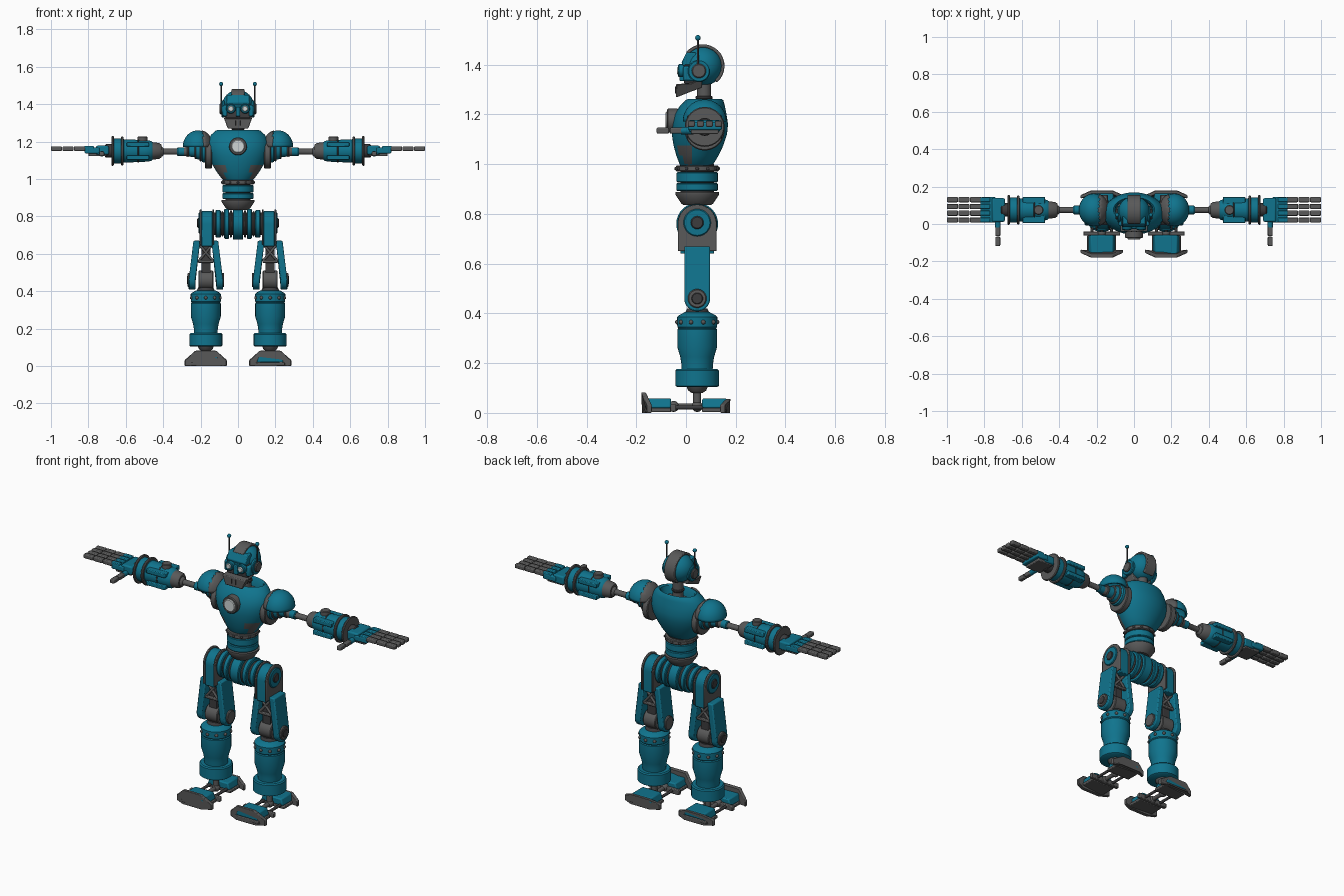
import bpy, bmesh, math
from mathutils import Vector, Matrix

cube = bpy.data.objects.get("Cube")
if cube:
    bpy.data.objects.remove(cube)


def material(name, rgb):
    m = bpy.data.materials.new(name)
    m.use_nodes = True
    m.diffuse_color = (*rgb, 1)
    m.node_tree.nodes["Principled BSDF"].inputs["Base Color"].default_value = (*rgb, 1)
    return m


TEAL = material("teal_paint", (0.005, 0.175, 0.27))
GREY = material("grey_metal", (0.1, 0.1, 0.1))
DARK = material("dark_metal", (0.045, 0.045, 0.048))
LIGHT = material("pale_lens", (0.62, 0.66, 0.66))

# Maps (u, v, t) to world for an extrusion running along each axis
AXES = {"x": lambda u, v, t: (t, u, v), "y": lambda u, v, t: (u, t, v), "z": lambda u, v, t: (u, v, t)}
TAU = math.tau
YB, ZA, LX = 0.045, 1.15, 0.172     # body depth, arm height, leg offset
YA = 0.075                          # arm depth


def finish(name, bm, mat, pair=False, angle=35):
    bmesh.ops.recalc_face_normals(bm, faces=bm.faces)
    mesh = bpy.data.meshes.new(name)
    bm.to_mesh(mesh)
    bm.free()
    mesh.materials.append(mat)
    ob = bpy.data.objects.new(name, mesh)
    bpy.context.collection.objects.link(ob)
    bpy.ops.object.select_all(action="DESELECT")
    ob.select_set(True)
    bpy.context.view_layer.objects.active = ob
    bpy.ops.object.shade_smooth_by_angle(angle=math.radians(angle))
    if pair:
        ob.modifiers.new("mirror", "MIRROR").use_mirror_merge = False
    return ob


def loft(name, rings, mat, at=(0, 0, 0), axis="z", pair=False, n=32):
    """Rings are (t, radius) or (t, radius_u, radius_v, shift_v)."""
    bm = bmesh.new()
    loops = []
    for t, ru, *rest in rings:
        rv, sv = rest if rest else (ru, 0)
        loops.append([bm.verts.new(Vector(at) + Vector(AXES[axis](
            ru * math.cos(TAU * i / n), sv + rv * math.sin(TAU * i / n), t))) for i in range(n)])
    for a, b in zip(loops, loops[1:]):
        for i in range(n):
            bm.faces.new((a[i], a[i - 1], b[i - 1], b[i]))
    bm.faces.new(loops[0])
    bm.faces.new(loops[-1])
    return finish(name, bm, mat, pair)


def disc(name, t0, t1, r, mat, at, axis="z", pair=False, n=32, c=0.004):
    return loft(name, [(t0, r - c), (t0 + c, r), (t1 - c, r), (t1, r - c)], mat, at, axis, pair, n)


def prism(name, pts, t0, t1, mat, axis="x", pair=False, warp=None, bevel=0.004):
    bm = bmesh.new()
    a, b = [[bm.verts.new(AXES[axis](u, v, t)) for u, v in pts] for t in (t0, t1)]
    for i in range(len(pts)):
        bm.faces.new((a[i], a[i - 1], b[i - 1], b[i]))
    bm.faces.new(a)
    bm.faces.new(b)
    for v in bm.verts:
        if warp:
            v.co = warp(v.co.copy())
    ob = finish(name, bm, mat, pair)
    if bevel:
        m = ob.modifiers.new("bevel", "BEVEL")
        m.width, m.segments, m.limit_method = bevel, 2, "ANGLE"
    return ob


def box(name, x, y, z, mat, pair=False, warp=None, bevel=0.004):
    return prism(name, [(x[0], y[0]), (x[1], y[0]), (x[1], y[1]), (x[0], y[1])], *z, mat, "z", pair, warp, bevel)


def ball(name, at, size, mat, pair=False, keep=None):
    bm = bmesh.new()
    bmesh.ops.create_uvsphere(bm, u_segments=32, v_segments=20, radius=1,
                              matrix=Matrix.Translation(at) @ Matrix.Diagonal((*size, 1)))
    if keep:
        bmesh.ops.delete(bm, geom=[f for f in bm.faces if not keep(f.calc_center_median())], context="FACES")
    return finish(name, bm, mat, pair)


def rod(name, p, q, r, mat, pair=False, n=12):
    p, q = Vector(p), Vector(q)
    bm = bmesh.new()
    turn = (q - p).to_track_quat("Z", "Y").to_matrix().to_4x4()
    bmesh.ops.create_cone(bm, cap_ends=True, segments=n, radius1=r, radius2=r, depth=(q - p).length,
                          matrix=Matrix.Translation((p + q) / 2) @ turn)
    return finish(name, bm, mat, pair)


def arch(y, z, r, floor, up=1):
    """Round-ended plate outline: a half circle with straight sides to the floor."""
    pts = [(y + r * math.cos(math.pi * i / 16), z + up * r * math.sin(math.pi * i / 16)) for i in range(17)]
    return pts + [(y - r, floor), (y + r, floor)]


# Torso shell with an open collar and grey lower corners
torso = loft("torso", [(0.99, .07, .06, .04), (1.0, .085, .068, .042), (1.035, .112, .085, .046),
                       (1.075, .136, .1, .05), (1.12, .157, .111, .054), (1.16, .165, .113, .056),
                       (1.2, .163, .105, .058), (1.235, .145, .09, .066), (1.257, .122, .076, .074),
                       (1.262, .11, .068, .076), (1.255, .102, .062, .076), (1.21, .095, .055, .076)], TEAL, n=48)
torso.data.materials.append(GREY)
for f in torso.data.polygons:
    c = f.center
    if (c.z < 1.09 and c.y < 0.02 and 0.065 < abs(c.x)) or (c.z < 1.255 and f.normal.z > 0.9):
        f.material_index = 1
disc("chest_collar", -.076, -.03, .048, GREY, (0, 0, 1.175), "y")
disc("chest_lens", -.082, -.06, .036, LIGHT, (0, 0, 1.175), "y")

# Waist
loft("waist_core", [(0.84, .05), (0.86, .068), (1.0, .068)], DARK, (0, YB, 0))
disc("waist_top_ring", .97, .995, .086, GREY, (0, YB, 0))
for lo, hi in ((.892, .925), (.927, .968)):
    disc("waist_band", lo, hi, .083, TEAL, (0, YB, 0))
loft("waist_base", [(0.835, .055), (0.842, .064), (0.878, .088), (0.888, .088)], GREY, (0, YB, 0))
for i in range(12):
    a = TAU * i / 12
    ball("waist_bolt", (.085 * math.cos(a), YB + .085 * math.sin(a), .982), (.007,) * 3, DARK)

# Hip drum
disc("hip_axle", -.14, .14, .06, DARK, (0, YB, .76), "x")
disc("hip_centre", -.028, .028, .084, TEAL, (0, YB, .76), "x")
for lo, hi, r, m in ((.032, .044, .073, GREY), (.048, .074, .08, TEAL), (.078, .088, .068, GREY), (.092, .12, .074, TEAL)):
    disc("hip_disc", lo, hi, r, m, (0, YB, .76), "x", True)

# Upper legs
prism("hip_block", arch(YB, .76, .068, .64), .136, .196, TEAL, pair=True)
for lo, hi in ((.128, .137), (.195, .205)):
    prism("hip_side_plate", arch(YB, .76, .078, .65), lo, hi, GREY, pair=True)
disc("hip_cap", .2, .212, .055, TEAL, (0, YB, .765), "x", True)
disc("hip_bolt", .205, .218, .026, DARK, (0, YB, .765), "x", True)
box("thigh_core", (.146, .196), (.015, .075), (.47, .66), DARK, True)
for y in (.008, .082):
    for s in (-1, 1):
        rod("thigh_brace", (LX - s * .036, y, .565), (LX + s * .036, y, .65), .007, GREY, True)
    for z in (.56, .652):
        box("thigh_crossbar", (.13, .214), (y - .008, y + .008), (z - .008, z + .008), GREY, True)
for lo, hi, s in ((.22, .256, 1), (.088, .124, -1)):
    prism("thigh_plate", arch(YB, .46, .052, .67, -1), lo, hi, TEAL, pair=True,
          warp=lambda v, s=s: v + Vector((s * .008 - s * max(0, v.z - .47) * .13, 0, 0)), bevel=.006)
disc("knee_drum", .132, .212, .05, GREY, (0, YB, .46), "x", True)
disc("knee_cap_outer", .25, .27, .038, GREY, (0, YB, .46), "x", True)
disc("knee_bolt_outer", .26, .273, .024, DARK, (0, YB, .46), "x", True)
disc("knee_cap_inner", .074, .1, .038, GREY, (0, YB, .46), "x", True)

# Lower legs
leg = (LX, YB, 0)
loft("shin", [(.17, .062), (.2, .064), (.225, .068), (.265, .08), (.335, .08), (.34, .076), (.345, .08),
              (.385, .081), (.392, .074), (.405, .05)], TEAL, leg, pair=True)
loft("knee_socket", [(.39, .055), (.42, .04)], DARK, leg, pair=True)
for i in range(10):
    a = TAU * (i + .5) / 10
    ball("shin_bolt", (LX + .08 * math.cos(a), YB + .08 * math.sin(a), .365), (.009,) * 3, GREY, True)
loft("ankle_cuff", [(.105, .082), (.109, .088), (.17, .088), (.176, .082), (.176, .062)], TEAL, leg, pair=True)
loft("ankle_socket", [(.08, .022), (.09, .036), (.11, .045)], GREY, leg, pair=True)
rod("ankle_post", (LX, YB, .02), (LX, YB, .1), .016, GREY, True)

# Feet
rod("foot_spine", (LX, -.06, .025), (LX, .06, .025), .012, GREY, True)
for y in (-.05, YB):
    ball("foot_joint", (LX, y, .026), (.022,) * 3, GREY, True)
for s, name, h in ((-1, "toe", 1), (1, "heel", .68)):
    near, far = (-.06, -.165) if s < 0 else (.065, .165)
    box(name + "_sole", (.095, .25), (min(near, far), max(near, far)), (.003, .02), GREY, True)
    box(name + "_cover", (.1, .244), (min(near, far), max(near, far)), (.02, .058), TEAL, True,
        warp=lambda v: Vector((LX + (v.x - LX) * (.82 if v.z > .04 else 1), v.y, v.z)), bevel=.006)
    prism(name + "_bumper", [(.06, 0), (.112, 0), (.232, 0), (.285, 0), (.285, .032), (.228, .082 * h),
                             (.116, .082 * h), (.06, .032)], s * .162, s * .181, GREY, "y", True,
          warp=lambda v, s=s: v - Vector((0, s * .026 if abs(v.x - LX) > .1 else 0, 0)))
box("foot_rear_bar", (.075, .27), (-.062, -.04), (.006, .034), GREY, True)
for x in (.12, .225):
    rod("foot_link", (x, -.06, .022), (x, .075, .022), .008, DARK, True)

# Shoulders
pad = ball("shoulder_pad", (.215, YA, 1.172), (.08, .088, .088), TEAL, True, lambda c: c.z > 1.172)
sol = pad.modifiers.new("shell", "SOLIDIFY")
sol.thickness = .012
strip = ball("shoulder_stripe", (.215, YA, 1.172), (.084, .092, .092), GREY, True,
             lambda c: c.z > 1.172 and c.x < .185)
strip.modifiers.new("shell", "SOLIDIFY").thickness = .01
disc("shoulder_plate", .14, .176, .08, GREY, (0, YA, 1.135), "x", True)
loft("shoulder_joint", [(.17, .062), (.19, .06), (.196, .05), (.225, .042), (.23, .034), (.262, .03)],
     TEAL, (0, YA, ZA), "x", True)
for lo, hi, r in ((.196, .206, .056), (.222, .232, .044), (.262, .272, .032)):
    disc("shoulder_ring", lo, hi, r, GREY, (0, YA, ZA), "x", True)

# Arms
loft("upper_arm", [(.26, .026), (.3, .022), (.31, .016), (.4, .016)], GREY, (0, YA, ZA - .004), "x", True)
disc("arm_sleeve", .285, .325, .023, TEAL, (0, YA, ZA - .004), "x", True)
ball("elbow", (.425, YA, ZA - .004), (.032, .03, .032), GREY, True)
loft("elbow_cup", [(.41, .034), (.42, .042), (.465, .048)], GREY, (0, YA, ZA), "x", True)
loft("forearm", [(.455, .046), (.465, .054), (.5, .058), (.6, .062), (.612, .062)], TEAL, (0, YA, ZA), "x", True)
disc("forearm_seam", .53, .536, .0615, DARK, (0, YA, ZA), "x", True, c=.001)
disc("forearm_knob", 1.18, 1.228, .026, GREY, (.51, YA, 0), "z", True)
disc("wrist_drum", .61, .675, .066, TEAL, (0, YA, ZA), "x", True)
for lo, hi, r in ((.612, .626, .078), (.664, .676, .08)):
    disc("wrist_flange", lo, hi, r, GREY, (0, YA, ZA), "x", True)
for z in (-.035, .035):
    box("forearm_panel", (.475, .595), (.005, .145), (ZA + z - .012, ZA + z + .012), TEAL, True)

# Hands
disc("wrist", .67, .71, .036, DARK, (0, YA, ZA), "x", True)
box("hand_back", (.69, .76), (.012, .138), (1.13, 1.178), TEAL, True, bevel=.008)
box("palm", (.74, .82), (.008, .144), (1.137, 1.168), TEAL, True, bevel=.006)
box("palm_underside", (.7, .8), (.02, .13), (1.122, 1.14), GREY, True)
for i in range(4):
    y = .022 + i * .036
    for x0, x1 in ((.815, .877), (.88, .938), (.941, 1)):
        box("finger_segment", (x0, x1), (y - .014, y + .014), (1.15, 1.174), GREY, True, bevel=.005)
    box("knuckle", (.77, .822), (y - .013, y + .013), (1.16, 1.176), TEAL, True)
rod("thumb_base", (.728, .03, 1.135), (.728, -.02, 1.135), .015, TEAL, True)
for y0, y1 in ((-.065, -.012), (-.118, -.068)):
    box("thumb_segment", (.715, .741), (y0, y1), (1.123, 1.147), GREY, True, bevel=.005)

# Neck and head
disc("neck", 1.2, 1.34, .028, GREY, (0, .073, 0))
disc("neck_ring", 1.26, 1.275, .034, DARK, (0, .073, 0))
HC = (0, .068, 1.395)
ball("skull", HC, (.084, .08, .08), TEAL)
crest = [(.068 + r * math.cos(a), 1.395 + r * math.sin(a)) for r, order in ((.087, 1), (.074, -1))
         for a in [math.radians(-50 + 12 * k) for k in range(17)][::order]]
prism("head_crest", crest, -.034, .034, GREY)
prism("brow", [(-.012, 1.395), (-.018, 1.41), (.002, 1.45), (.04, 1.45), (.04, 1.395)], -.062, .062, TEAL)
box("face_mask", (-.066, .066), (-.008, .05), (1.325, 1.4), DARK)
prism("jaw", [(-.04, 1.322), (.02, 1.326), (.065, 1.346), (.065, 1.308), (.01, 1.288), (-.04, 1.268)],
      -.074, .074, GREY, warp=lambda v: Vector((v.x * (1 if v.z > 1.315 else .74), v.y, v.z)))
for x in (-.014, .014):
    rod("jaw_slot", (x, -.041, 1.285), (x, -.041, 1.312), .003, DARK)
box("nose", (-.012, .012), (-.026, .01), (1.335, 1.385), TEAL)
disc("eye_ring", -.032, .01, .026, TEAL, (.038, 0, 1.376), "y", True)
disc("eye_lens", -.036, -.02, .016, LIGHT, (.038, 0, 1.376), "y", True)
box("cheek", (.056, .082), (-.012, .05), (1.335, 1.395), TEAL, True, bevel=.008)
disc("ear_plate", .07, .088, .045, TEAL, (0, .052, 1.375), "x", True)
disc("ear_cap", .085, .098, .029, GREY, (0, .052, 1.375), "x", True)
rod("antenna", (.09, .048, 1.375), (.09, .048, 1.505), .004, DARK, True)
ball("antenna_tip", (.09, .048, 1.508), (.011,) * 3, TEAL, True)
